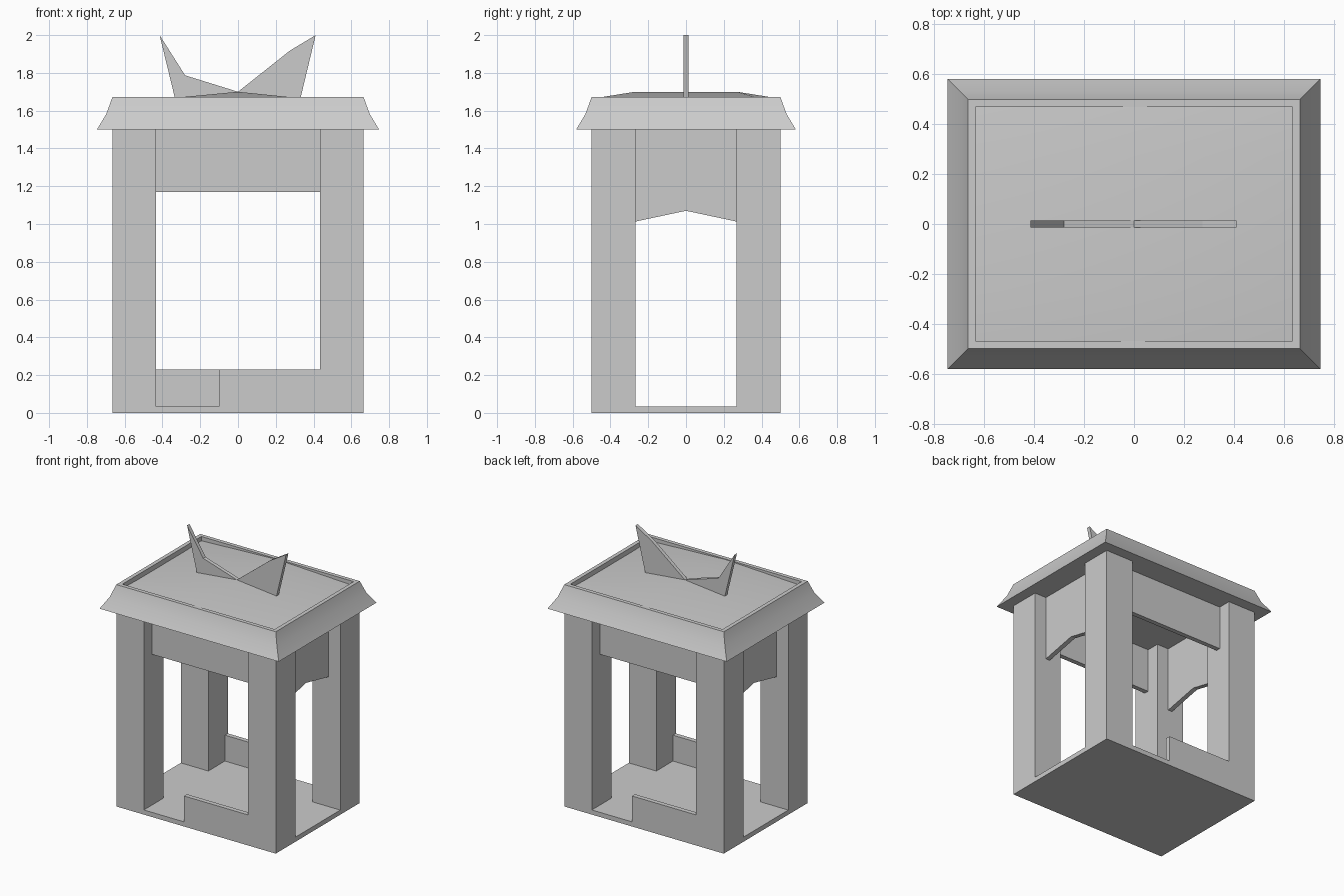
import bpy, bmesh

if "Cube" in bpy.data.objects:
    bpy.data.objects.remove(bpy.data.objects["Cube"])


def make_object(name, bm, smooth=False):
    bmesh.ops.recalc_face_normals(bm, faces=bm.faces)
    mesh = bpy.data.meshes.new(name)
    bm.to_mesh(mesh)
    bm.free()
    ob = bpy.data.objects.new(name, mesh)
    bpy.context.collection.objects.link(ob)
    if smooth:
        bpy.ops.object.select_all(action='DESELECT')
        ob.select_set(True)
        bpy.context.view_layer.objects.active = ob
        bpy.ops.object.shade_smooth_by_angle(angle=0.6)
    return ob


def extrude_profile(name, points, direction):
    """Face through points, extruded along direction."""
    bm = bmesh.new()
    face = bm.faces.new([bm.verts.new(p) for p in points])
    res = bmesh.ops.extrude_face_region(bm, geom=[face], use_keep_orig=True)
    moved = [v for v in res['geom'] if isinstance(v, bmesh.types.BMVert)]
    bmesh.ops.translate(bm, vec=direction, verts=moved)
    return make_object(name, bm)


def box(name, x0, x1, y0, y1, z0, z1):
    base = [(x0, y0, z0), (x1, y0, z0), (x1, y1, z0), (x0, y1, z0)]
    return extrude_profile(name, base, (0, 0, z1 - z0))


HX, HY = 0.665, 0.5      # outer half sizes
PX, PY = 0.435, 0.268    # inner faces of the posts
T = 0.035                # board thickness

# Floor and corner posts
box("floor", -HX, HX, -HY, HY, 0, T)
for sx in (-1, 1):
    for sy in (-1, 1):
        xs, ys = sorted((sx * PX, sx * HX)), sorted((sy * PY, sy * HY))
        box("corner_post", *xs, *ys, T, 1.5)

for s, side in ((-1, "front"), (1, "back")):
    # Straight boards under the roof, set midway in the posts
    yc = s * (PY + HY) / 2
    box(side + "_lintel", -PX, PX, yc - T / 2, yc + T / 2, 1.17, 1.5)
    # Low boards, each leaving an entrance gap
    xs = sorted((s * 0.10, -s * PX))
    ys = sorted((s * (HY - T), s * HY))
    box(side + "_low_panel", *xs, *ys, T, 0.23)

# Peaked boards on the short sides
for s, side in ((-1, "left"), (1, "right")):
    x = s * (PX + HX) / 2 - T / 2
    prof = [(-PY, 1.5), (-PY, 1.013), (0, 1.07), (PY, 1.013), (PY, 1.5)]
    extrude_profile(side + "_peaked_lintel", [(x, y, z) for y, z in prof], (T, 0, 0))

# Flared roof with a rim and a sunken top
bm = bmesh.new()
levels = [(0.747, 0.582, 1.5), (0.697, 0.532, 1.583), (HX, HY, 1.672),
          (0.635, 0.47, 1.672), (0.635, 0.47, 1.62)]
rings = [[bm.verts.new((a * x, b * y, z)) for a, b in ((-1, -1), (1, -1), (1, 1), (-1, 1))]
         for x, y, z in levels]
for lo, hi in zip(rings, rings[1:]):
    for i in range(4):
        j = (i + 1) % 4
        bm.faces.new((lo[i], lo[j], hi[j], hi[i]))
bm.faces.new(rings[0])
bm.faces.new(rings[-1])
make_object("flared_roof", bm, True)

# Shallow ridged top inside the rim
bm = bmesh.new()
rows = [(-0.47, 1.668, 1.64), (-0.27, 1.70, 1.635), (0.27, 1.70, 1.635), (0.47, 1.668, 1.64)]
grid = [[bm.verts.new((x, y, mid if x == 0 else edge)) for x in (-0.635, 0, 0.635)]
        for y, mid, edge in rows]
for a, b in zip(grid, grid[1:]):
    for i in range(2):
        bm.faces.new((a[i], a[i + 1], b[i + 1], b[i]))
make_object("roof_top", bm, True)

# Two upright fins on the roof
fins = {
    "left_fin": [(0, 1.70), (-0.28, 1.787), (-0.415, 2.0), (-0.33, 1.65), (0, 1.65)],
    "right_fin": [(0, 1.70), (0.275, 1.918), (0.411, 2.0), (0.327, 1.65), (0, 1.65)],
}
for name, prof in fins.items():
    extrude_profile(name, [(x, -0.014, z) for x, z in prof], (0, 0.028, 0))
